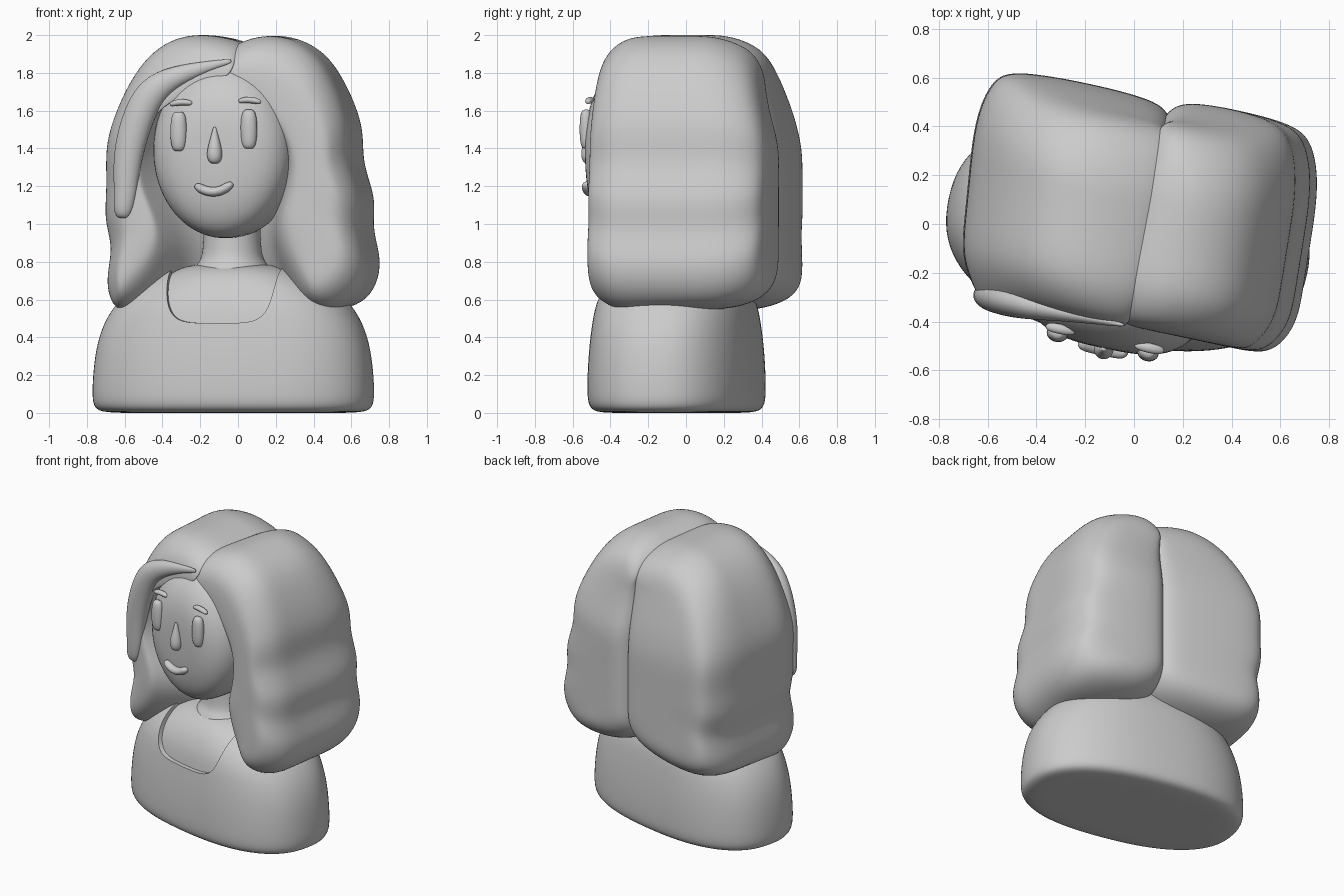
import bpy, bmesh
from math import sin, cos, pi, radians, copysign
from mathutils import Vector, Matrix

if "Cube" in bpy.data.objects:
    bpy.data.objects.remove(bpy.data.objects["Cube"])

# The whole bust is turned slightly about z
PLACE = Matrix.Translation((-0.025, -0.05, 0)) @ Matrix.Rotation(radians(-12), 4, 'Z')


def add_object(name, bm, subdiv=0):
    bmesh.ops.recalc_face_normals(bm, faces=bm.faces)
    for f in bm.faces:
        f.smooth = True
    me = bpy.data.meshes.new(name)
    bm.to_mesh(me)
    bm.free()
    ob = bpy.data.objects.new(name, me)
    bpy.context.collection.objects.link(ob)
    ob.matrix_world = PLACE
    if subdiv:
        m = ob.modifiers.new("Subdivision", 'SUBSURF')
        m.levels = m.render_levels = subdiv
    return ob


def loft(name, rings, subdiv=2):
    """Skin a list of equal rings; both ends are closed with a ladder of quads."""
    bm = bmesh.new()
    vs = [[bm.verts.new(p) for p in ring] for ring in rings]
    n = len(vs[0])
    for a, b in zip(vs, vs[1:]):
        for i in range(n):
            j = (i + 1) % n
            bm.faces.new((a[i], a[j], b[j], b[i]))
    for end in (vs[0], vs[-1]):
        for i in range(n // 2 - 1):
            bm.faces.new((end[i], end[i + 1], end[n - 2 - i], end[n - 1 - i]))
    return add_object(name, bm, subdiv)


def oval(z, a, b, y=0, power=2.4, n=24):
    pts = []
    for i in range(n):
        t = 2 * pi * (i + 0.5) / n
        c, s = cos(t), sin(t)
        pts.append((a * copysign(abs(c) ** (2 / power), c),
                    y + b * copysign(abs(s) ** (2 / power), s), z))
    return pts


def strand(name, pts, y, depth=0.8):
    """Tapered tube through (x, z, radius) points at a constant y."""
    rings = []
    for i, (x, z, r) in enumerate(pts):
        a, b = pts[max(i - 1, 0)], pts[min(i + 1, len(pts) - 1)]
        t = Vector((b[0] - a[0], 0, b[1] - a[1])).normalized()
        nrm = Vector((-t.z, 0, t.x))
        rings.append([Vector((x, y, z)) + nrm * r * cos(k * pi / 4 + pi / 8)
                      + Vector((0, depth * r * sin(k * pi / 4 + pi / 8), 0)) for k in range(8)])
    return loft(name, rings)


# Shirt and the chest inside it
body = [(0, .50, .25), (0, .70, .385), (.025, .752, .435), (.10, .762, .447), (.30, .748, .44),
        (.45, .71, .425), (.57, .64, .41), (.66, .54, .375), (.74, .41, .32), (.79, .28, .24), (.80, .12, .12)]
shirt = loft("shirt", [oval(*r) for r in body])
loft("chest", [oval(z - .008 if z > .4 else z + .03, a - .03, b - .03) for z, a, b in body])

# Scooped neckline cut out of the shirt
half = [(-.30, 1.1), (-.30, .75), (-.285, .58), (-.23, .48), (-.08, .475)]
scoop = half + [(-x, z) for x, z in reversed(half)]
cutter = loft("neckline_cutter", [[(x, y, z) for x, z in scoop] for y in (-.9, -.6, -.2, .15)])
cutter.hide_render = True
mod = shirt.modifiers.new("Neckline", 'BOOLEAN')
mod.object, mod.operation, mod.solver = cutter, 'DIFFERENCE', 'EXACT'
bpy.context.view_layer.update()
baked = bpy.data.meshes.new_from_object(shirt.evaluated_get(bpy.context.evaluated_depsgraph_get()))
shirt.modifiers.clear()
shirt.data = baked
bpy.data.objects.remove(cutter)
bpy.ops.object.select_all(action='DESELECT')
shirt.select_set(True)
bpy.context.view_layer.objects.active = shirt
bpy.ops.object.shade_smooth_by_angle(angle=radians(40))

# Neck
loft("neck", [oval(z, r, r, -.03, 2, 16) for z, r in
              ((.66, .24), (.76, .215), (.80, .175), (.85, .158), (1.0, .152), (1.25, .152))])

# Head: round from the front, flattened face, fuller towards the chin
bm = bmesh.new()
bmesh.ops.create_uvsphere(bm, u_segments=64, v_segments=40, radius=1)
for v in bm.verts:
    x, y, z = v.co
    r = max((x * x + z * z) ** .5, 1e-6)
    p = 2.9 - .7 * z
    k = r ** (2 / p) / r
    v.co = (.38 * x * k, -.17 + .30 * copysign(abs(y) ** (2 / p), y), 1.40 + .475 * z * k)
add_object("head", bm)


# Hair halves: rows of (inner x, z, outer x, z), lofted from front to back;
# both reach past the parting so that they meet in a crease
def hair(name, rows, seam_x, front, back, skew):
    rings = []
    for y, inset, f in ((front, .16, 0), (front + .03, .07, 0), (front + .15, 0, 0), (-.05, 0, .2),
                        (.12, 0, .8), (back - .24, 0, 1), (back - .06, .055, 1), (back, .16, 1)):
        inner, outer = [], []
        for i, (xi, zi, xo, zo) in enumerate(rows):
            seam = seam_x if i < len(rows) - 1 else seam_x + .25 * (xo - seam_x)
            xi += f * (seam - xi)
            xo += skew * (y + .3)
            d = copysign(min(inset, .33 * abs(xo - xi)), xo - xi)
            top, low = 1 - inset / .62, 1 - inset / .73
            lean = .2 * max(0, zo - 1.5) * (y > .2)  # crown slopes in at the back
            inner.append((xi + d * (.5 if i < 2 else .8), y - lean, 1.27 + (zi - 1.27) * (top if zi > 1.27 else low)))
            outer.append((xo - d, y - lean, 1.27 + (zo - 1.27) * (top if zo > 1.27 else low)))
        rings.append(inner + outer[::-1])
    return loft(name, rings, 3)


hair("hair_right", [(-.03, 1.93, .22, 2.025), (.04, 1.83, .47, 1.94), (.20, 1.66, .59, 1.75),
                    (.30, 1.46, .68, 1.51), (.33, 1.30, .66, 1.33), (.30, 1.12, .745, 1.13),
                    (.26, .98, .715, .97), (.29, .82, .775, .80), (.36, .67, .735, .63),
                    (.43, .55, .60, .53)], .0, -.36, .60, -.05)
hair("hair_left", [(.16, 1.95, -.15, 2.025), (.05, 1.87, -.36, 1.95), (-.23, 1.74, -.49, 1.80),
                   (-.34, 1.55, -.58, 1.62), (-.38, 1.36, -.65, 1.42), (-.36, 1.18, -.635, 1.20),
                   (-.28, 1.0, -.655, 1.02), (-.26, .84, -.60, .87), (-.35, .67, -.65, .70),
                   (-.48, .55, -.60, .52)], .12, -.375, .58, -.11)

# Swept fringe lock
strand("fringe", [(.07, 1.865, .012), (-.06, 1.835, .03), (-.22, 1.79, .06), (-.37, 1.715, .095),
                  (-.455, 1.53, .095), (-.50, 1.34, .085), (-.505, 1.17, .068),
                  (-.52, 1.07, .06), (-.525, 1.03, .03)], -.36, .75)

# Eyes and eyebrows
for side, s, dz in (("left", -1, 0), ("right", 1, .012)):
    strand("eye_" + side, [(s * .19 - .01, 1.49 + dz + h, r) for h, r in
                           ((-.105, .022), (-.085, .044), (0, .051), (.085, .044), (.105, .022))], -.45)
    strand("eyebrow_" + side, [(s * (.185 + u) - .005, 1.643 + dz - v, r) for u, v, r in
                               ((-.06, .006, .01), (-.04, 0, .017), (0, -.003, .019),
                                (.04, .004, .018), (.062, .012, .01))], -.43, 1.2)

# Nose
strand("nose", [(0, 1.515, .008), (0, 1.47, .02), (0, 1.41, .04), (0, 1.36, .047),
                (0, 1.33, .035), (0, 1.32, .018)], -.475, 1.0)

# Smile
strand("mouth", [(-.105, 1.208, .012), (-.09, 1.195, .026), (-.05, 1.175, .028), (-.005, 1.168, .028),
                 (.04, 1.178, .028), (.08, 1.203, .026), (.095, 1.218, .012)], -.47, 1.2)
